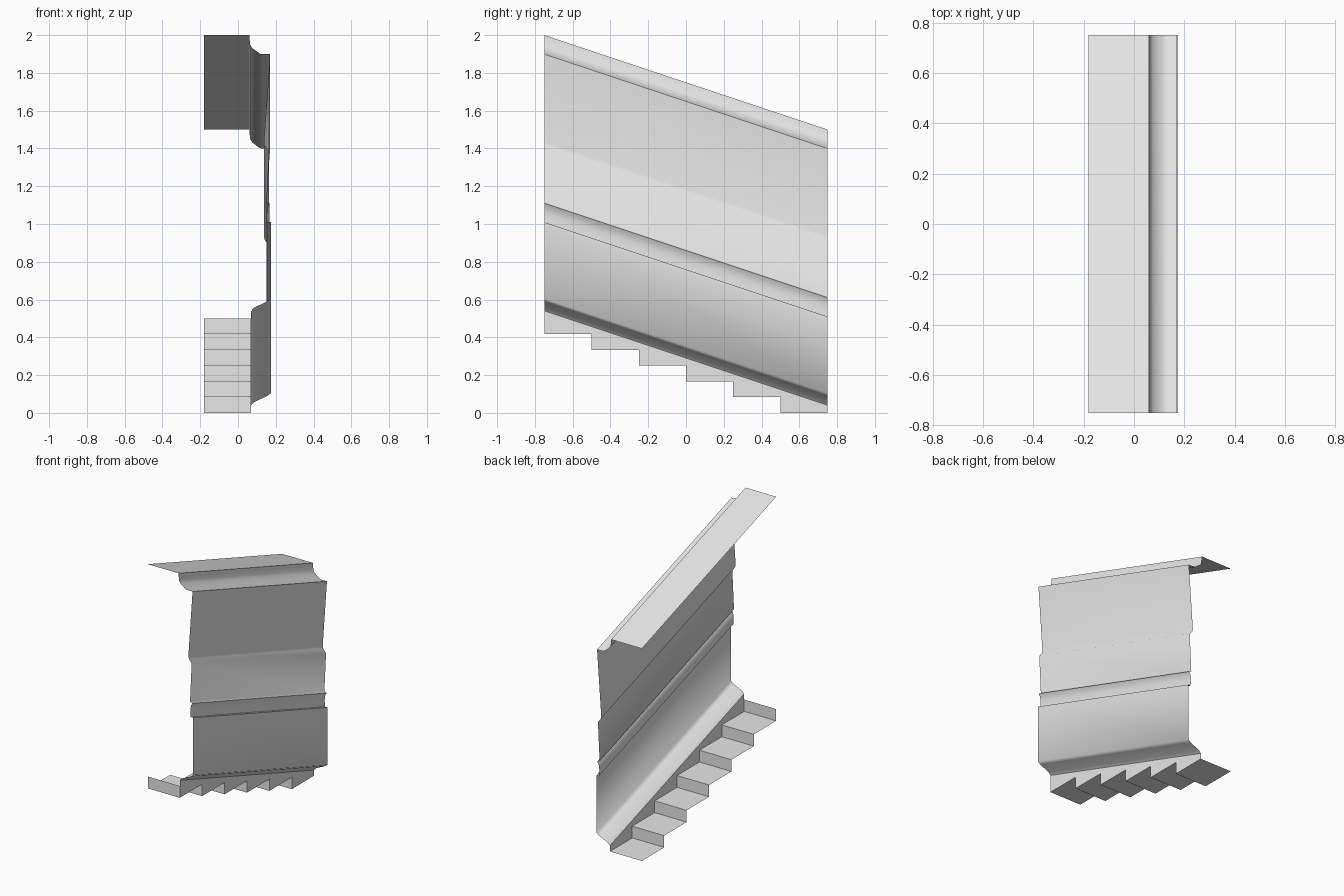
import bpy
import math

cube = bpy.data.objects.get("Cube")
if cube:
    bpy.data.objects.remove(cube, do_unlink=True)

HALF = 0.75            # half the run of the stair flight
SLOPE = 1 / 3          # fall per unit of y
STEPS = 6
LEFT, INNER = -0.18, 0.07

grey = bpy.data.materials.new("light_grey")
grey.use_nodes = True
grey.diffuse_color = (0.8, 0.8, 0.8, 1)
grey.node_tree.nodes["Principled BSDF"].inputs["Base Color"].default_value = (0.8, 0.8, 0.8, 1)


def drop(y):
    return (y + HALF) * SLOPE


def add_part(name, verts, faces, smooth=False):
    mesh = bpy.data.meshes.new(name)
    mesh.from_pydata(verts, [], faces)
    mesh.materials.append(grey)
    obj = bpy.data.objects.new(name, mesh)
    bpy.context.collection.objects.link(obj)
    if smooth:
        bpy.ops.object.select_all(action='DESELECT')
        obj.select_set(True)
        bpy.context.view_layer.objects.active = obj
        bpy.ops.object.shade_smooth_by_angle(angle=math.radians(75))
    return obj


def ribbon(name, start, end, smooth=False):
    """Join two matching rows of points with a strip of quads."""
    n = len(start)
    faces = [(i, i + 1, n + i + 1, n + i) for i in range(n - 1)]
    return add_part(name, start + end, faces, smooth)


def sloped_sweep(name, profile, smooth=False):
    """Sweep an x-z profile down the slope of the flight."""
    rows = [[(x, y, z - drop(y)) for x, z in profile] for y in (-HALF, HALF)]
    return ribbon(name, rows[0], rows[1], smooth)


# Sloping top panel
sloped_sweep("top_panel", [(LEFT, 2.0), (0.06, 2.0)])

# Top moulding, wall panel, grooved rail and flared skirting
sloped_sweep("moulded_wall", [
    (0.06, 2.0), (0.064, 1.95), (0.075, 1.932), (0.115, 1.902), (0.13, 1.9), (0.17, 1.9),
    (0.137, 1.435), (0.142, 1.415), (0.163, 1.39),
    (0.15, 1.117), (0.168, 1.11), (0.157, 1.09), (0.152, 1.055), (0.155, 1.01),
    (0.175, 1.01), (0.175, 0.605), (0.155, 0.59), (0.085, 0.557), (INNER, 0.54),
], smooth=True)

# Stair treads and risers
run, rise = 2 * HALF / STEPS, 0.5 / STEPS
zigzag = [(-HALF, 0.5)]
for i in range(STEPS):
    z = 0.5 - (i + 1) * rise
    zigzag += [(-HALF + i * run, z), (-HALF + (i + 1) * run, z)]
left_row = [(LEFT, y, z) for y, z in zigzag]
right_row = [(INNER, y, z) for y, z in zigzag]
ribbon("stairs", right_row, left_row).data.flip_normals()

# Stringer filling between the steps and the skirting
verts, faces = [], []
for i in range(STEPS):
    y0 = -HALF + i * run
    y1 = y0 + run
    z = 0.5 - (i + 1) * rise
    k = len(verts)
    verts += [(INNER, y0, z), (INNER, y1, z),
              (INNER, y1, 0.54 - drop(y1)), (INNER, y0, 0.54 - drop(y0))]
    faces.append((k, k + 1, k + 2, k + 3))
add_part("stair_stringer", verts, faces)
